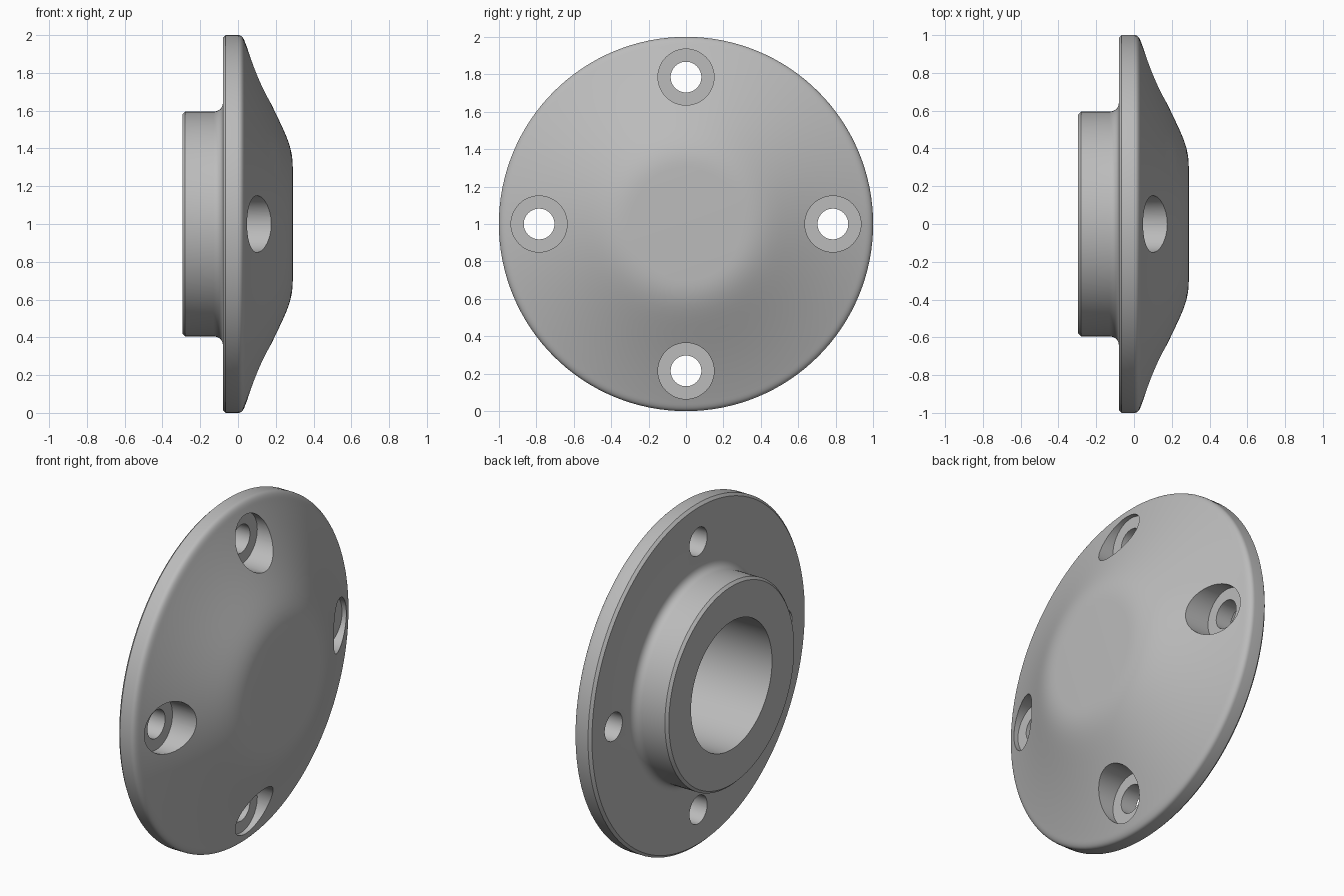
import bpy, bmesh, math
from mathutils import Matrix, Vector
from mathutils.geometry import interpolate_bezier

cube = bpy.data.objects.get("Cube")
if cube:
    bpy.data.objects.remove(cube, do_unlink=True)

grey = bpy.data.materials.new("plain_grey")
grey.use_nodes = True
colour = (0.5, 0.5, 0.5, 1)
grey.diffuse_color = colour
grey.node_tree.nodes["Principled BSDF"].inputs["Base Color"].default_value = colour


def curve(*pts, steps=9):
    """Smooth run of (x, radius) points between the first and last point."""
    p = [Vector((x, r, 0)) for x, r in pts]
    return [(v.x, v.y) for v in interpolate_bezier(*p, steps)]


def lathe(name, profile, steps, centre=(0, 0, 1)):
    """Revolve (x, radius) points around an axis parallel to x."""
    bm = bmesh.new()
    verts = [bm.verts.new((x, 0, r)) for x, r in profile]
    edges = [bm.edges.new(pair) for pair in zip(verts, verts[1:])]
    bmesh.ops.spin(bm, geom=verts + edges, cent=(0, 0, 0), axis=(1, 0, 0),
                   angle=math.tau, steps=steps, use_merge=True)
    bmesh.ops.remove_doubles(bm, verts=bm.verts, dist=0.0005)
    bmesh.ops.holes_fill(bm, edges=[e for e in bm.edges if e.is_boundary], sides=0)
    bmesh.ops.recalc_face_normals(bm, faces=bm.faces)
    bmesh.ops.transform(bm, matrix=Matrix.Translation(centre), verts=bm.verts)
    mesh = bpy.data.meshes.new(name)
    bm.to_mesh(mesh)
    bm.free()
    mesh.materials.append(grey)
    obj = bpy.data.objects.new(name, mesh)
    bpy.context.collection.objects.link(obj)
    return obj


# Blind bore, chamfered hub, fillet, flange and domed face in one profile
bore = [(0.22, 0.375), (-0.295, 0.375)]
hub = [(-0.295, 0.58), (-0.28, 0.595)]
fillet = curve((-0.13, 0.595), (-0.1, 0.595), (-0.08, 0.615), (-0.08, 0.645))
rim = [(-0.08, 0.985), (-0.065, 1)]
shoulder = curve((0, 1), (0.02, 1), (0.03, 0.985), (0.04, 0.955))
slope = curve((0.04, 0.955), (0.08, 0.85), (0.12, 0.75), (0.2, 0.585))
crown = curve((0.2, 0.585), (0.26, 0.46), (0.29, 0.4), (0.29, 0.3))
flange = lathe("domed_flange",
               bore + hub + fillet + rim + shoulder + slope[1:] + crown[1:], 128)

# Four counterbored bolt holes
hole = [(-0.2, 0.082), (0.02, 0.082), (0.02, 0.15), (0.4, 0.15)]
bpy.context.view_layer.objects.active = flange
flange.select_set(True)
for i in range(4):
    a = i * math.pi / 2
    cutter = lathe("bolt_hole_cutter", hole, 48,
                   (0, 0.785 * math.cos(a), 1 + 0.785 * math.sin(a)))
    cutter.hide_render = True
    cut = flange.modifiers.new("bolt_hole", "BOOLEAN")
    cut.operation = "DIFFERENCE"
    cut.solver = "EXACT"
    cut.object = cutter
    bpy.ops.object.modifier_apply(modifier=cut.name)
    bpy.data.objects.remove(cutter, do_unlink=True)

bpy.ops.object.shade_smooth_by_angle(angle=math.radians(30))
